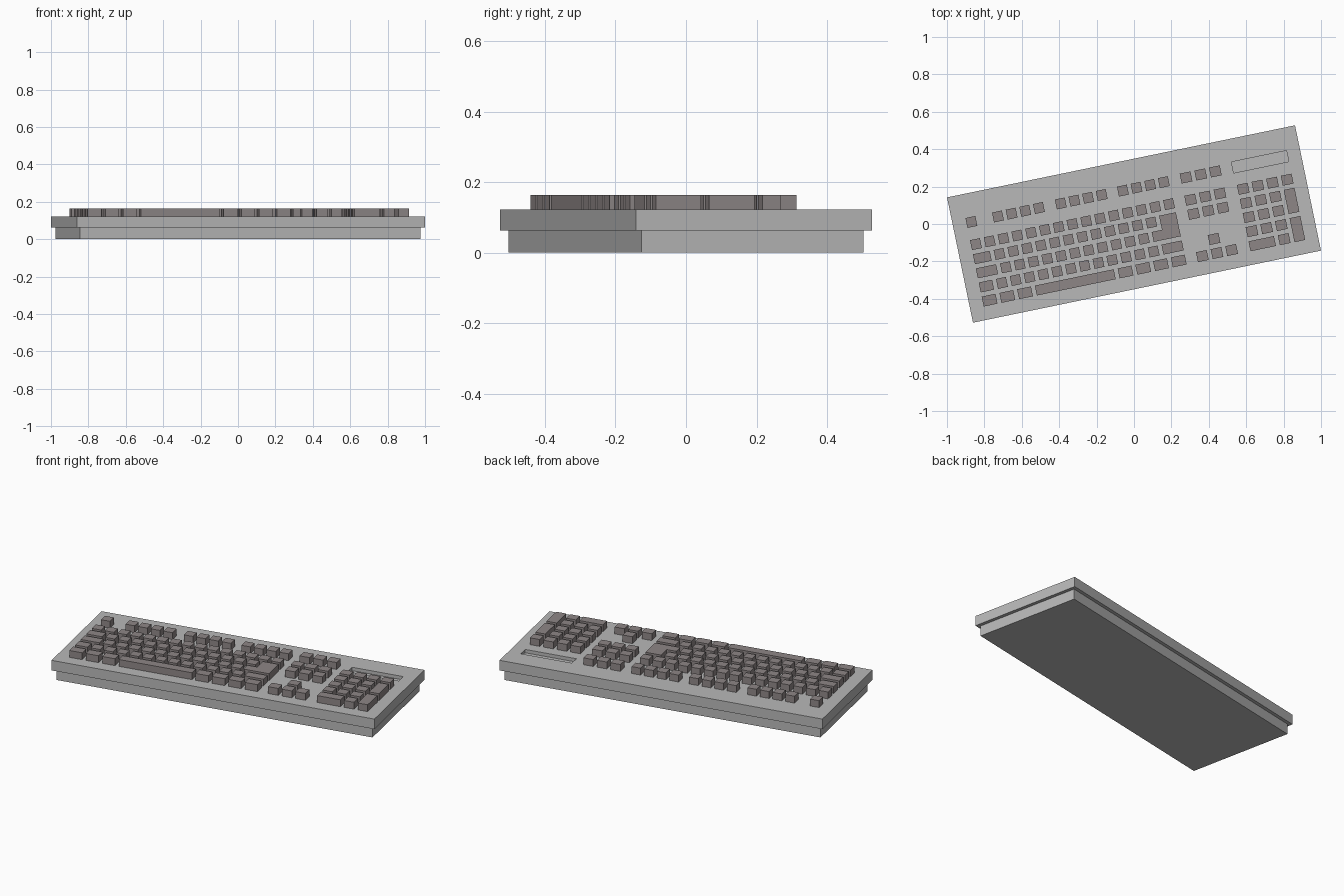
import bpy, bmesh, math
from mathutils import Matrix

cube = bpy.data.objects.get("Cube")
if cube:
    bpy.data.objects.remove(cube)

TURN = Matrix.Rotation(math.radians(11.7), 4, 'Z')
HALF_W, HALF_D = 0.95, 0.342
BASE_TOP, CASE_TOP, KEY_TOP = 0.062, 0.122, 0.163
GAP = 0.0215          # space between neighbouring keys
KEY_D = 0.054         # key depth
ROWS = [0.066 - 0.077 * i for i in range(5)]
FUNCTION_ROW = 0.187


def material(name, color):
    m = bpy.data.materials.new(name)
    m.use_nodes = True
    m.diffuse_color = (*color, 1)
    m.node_tree.nodes["Principled BSDF"].inputs["Base Color"].default_value = (*color, 1)
    return m


case_grey = material("case grey", (0.48, 0.48, 0.48))
key_grey = material("warm key grey", (0.27, 0.24, 0.24))


def finish(name, bm, mat):
    bmesh.ops.recalc_face_normals(bm, faces=bm.faces)
    bm.transform(TURN)
    mesh = bpy.data.meshes.new(name)
    bm.to_mesh(mesh)
    bm.free()
    mesh.materials.append(mat)
    obj = bpy.data.objects.new(name, mesh)
    bpy.context.collection.objects.link(obj)
    return obj


def ring(bm, x0, x1, y0, y1, z):
    return [bm.verts.new((x, y, z)) for x, y in ((x0, y0), (x1, y0), (x1, y1), (x0, y1))]


def bridge(bm, a, b):
    n = len(a)
    for i in range(n):
        bm.faces.new((a[i], a[(i + 1) % n], b[(i + 1) % n], b[i]))


def prism(bm, outline, z0, z1):
    low, high = ([bm.verts.new((x, y, z)) for x, y in outline] for z in (z0, z1))
    bm.faces.new(low)
    bm.faces.new(high)
    bridge(bm, low, high)


def key(bm, x, y, w, d=KEY_D):
    prism(bm, [(x - w / 2, y - d / 2), (x + w / 2, y - d / 2),
               (x + w / 2, y + d / 2), (x - w / 2, y + d / 2)], CASE_TOP, KEY_TOP)


# Lower base, set in from the case
bm = bmesh.new()
w, d = HALF_W - 0.02, HALF_D - 0.02
prism(bm, [(-w, -d), (w, -d), (w, d), (-w, d)], 0, BASE_TOP)
finish("base", bm, case_grey)

# Upper case with a sunken indicator panel
bm = bmesh.new()
panel = (0.577, 0.878, 0.159, 0.219)
rings = [ring(bm, -HALF_W, HALF_W, -HALF_D, HALF_D, BASE_TOP),
         ring(bm, -HALF_W, HALF_W, -HALF_D, HALF_D, CASE_TOP),
         ring(bm, *panel, CASE_TOP),
         ring(bm, *panel, CASE_TOP - 0.02)]
for a, b in zip(rings, rings[1:]):
    bridge(bm, a, b)
bm.faces.new(rings[0])
bm.faces.new(rings[-1])
finish("case", bm, case_grey)

# Main typing block: key widths in units for each row
UNIT, LEFT = 0.0753, -0.887
modifier = 9 / 7
layout = [[1] * 15,
          [1.5] + [1] * 12,
          [1.75] + [1] * 11,
          [1.25] + [1] * 12 + [1.75],
          [modifier] * 3 + [6] + [modifier] * 4]
bm = bmesh.new()
for y, widths in zip(ROWS, layout):
    x = LEFT
    for units in widths:
        key(bm, x + units * UNIT / 2, y, units * UNIT - GAP)
        x += units * UNIT
finish("typing_keys", bm, key_grey)

# L-shaped return key over two rows
bm = bmesh.new()
right = LEFT + 15 * UNIT - GAP / 2
wide = LEFT + 12.75 * UNIT + GAP / 2
narrow = LEFT + 13.5 * UNIT + GAP / 2
top, step, bottom = ROWS[1] + KEY_D / 2, ROWS[2] + KEY_D / 2, ROWS[2] - KEY_D / 2
prism(bm, [(wide, bottom), (right, bottom), (right, top), (narrow, top),
           (narrow, step), (wide, step)], CASE_TOP, KEY_TOP)
finish("return_key", bm, key_grey)

# Function row: escape, then three groups of four
bm = bmesh.new()
key(bm, -0.849, FUNCTION_ROW, UNIT - GAP)
for start in (-0.704, -0.361, -0.022):
    for i in range(4):
        key(bm, start + i * 0.0745, FUNCTION_ROW, UNIT - GAP)
finish("function_keys", bm, key_grey)

# Navigation cluster and arrow keys
PAD = 0.08
columns = [0.323 + PAD * i for i in range(3)]
bm = bmesh.new()
for y in (FUNCTION_ROW, ROWS[0], ROWS[1], ROWS[4]):
    for x in columns:
        key(bm, x, y, PAD - GAP)
key(bm, columns[1], ROWS[3], PAD - GAP)
finish("navigation_keys", bm, key_grey)

# Number pad with tall plus and enter keys and a wide zero
columns = [0.61 + PAD * i for i in range(4)]
bm = bmesh.new()
for y in ROWS[:4]:
    for x in columns[:3]:
        key(bm, x, y, PAD - GAP)
key(bm, columns[3], ROWS[0], PAD - GAP)
for a, b in ((1, 2), (3, 4)):
    key(bm, columns[3], (ROWS[a] + ROWS[b]) / 2, PAD - GAP, KEY_D + ROWS[a] - ROWS[b])
key(bm, (columns[0] + columns[1]) / 2, ROWS[4], 2 * PAD - GAP)
key(bm, columns[2], ROWS[4], PAD - GAP)
finish("number_pad_keys", bm, key_grey)
